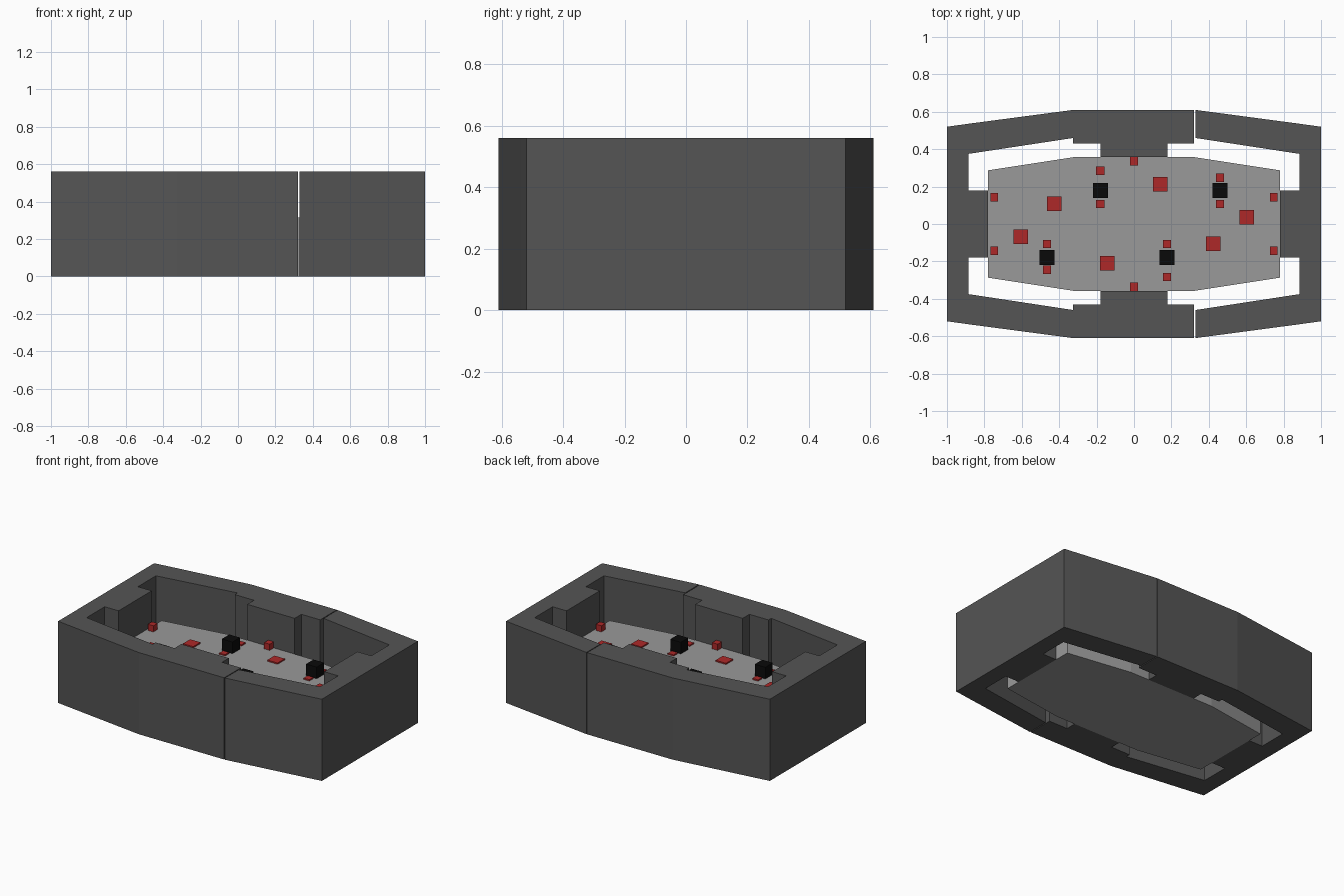
import bpy
import bmesh

cube = bpy.data.objects.get("Cube")
if cube:
    bpy.data.objects.remove(cube, do_unlink=True)

WALL_TOP = 0.56
FLOOR_TOP = 0.315


def make_material(name, r, g, b):
    mat = bpy.data.materials.new(name)
    mat.use_nodes = True
    mat.diffuse_color = (r, g, b, 1)
    shader = next(n for n in mat.node_tree.nodes if n.type == 'BSDF_PRINCIPLED')
    shader.inputs["Base Color"].default_value = (r, g, b, 1)
    return mat


dark_grey = make_material("dark grey", 0.09, 0.09, 0.09)
light_grey = make_material("light grey", 0.32, 0.32, 0.32)
red = make_material("red", 0.42, 0.022, 0.022)
black = make_material("black", 0.003, 0.003, 0.003)


def prism(name, outline, bottom, top, mat):
    """Extrude a flat outline upward into a solid."""
    bm = bmesh.new()
    base = bm.faces.new([bm.verts.new((x, y, bottom)) for x, y in outline])
    grown = bmesh.ops.extrude_face_region(bm, geom=[base])
    verts = [v for v in grown["geom"] if isinstance(v, bmesh.types.BMVert)]
    bmesh.ops.translate(bm, verts=verts, vec=(0, 0, top - bottom))
    bmesh.ops.recalc_face_normals(bm, faces=bm.faces)
    mesh = bpy.data.meshes.new(name)
    bm.to_mesh(mesh)
    bm.free()
    mesh.materials.append(mat)
    obj = bpy.data.objects.new(name, mesh)
    bpy.context.collection.objects.link(obj)
    return obj


def mirrored_y(half):
    """Close an outline by appending its front half in reverse."""
    return half + [(x, -y) for x, y in reversed(half)]


def block(name, x, y, size_x, size_y, height, mat):
    a, b = size_x / 2, size_y / 2
    corners = [(x - a, y - b), (x + a, y - b), (x + a, y + b), (x - a, y + b)]
    return prism(name, corners, FLOOR_TOP, FLOOR_TOP + height, mat)


# Wall: an end section and a long section, parted by two narrow slits
SLIT_LEFT, SLIT_RIGHT = 0.322, 0.328
inner_end = [(0.885, 0.375), (0.885, 0.18), (0.78, 0.18)]
outer_end = [(1, 0.52), (0.885, 0.536)]
end_back = inner_end[::-1] + [(SLIT_RIGHT, 0.46), (SLIT_RIGHT, 0.61)] + outer_end[::-1]
prism("wall_left_end", mirrored_y(end_back), 0, WALL_TOP, dark_grey)

long_back = [(-x, y) for x, y in outer_end] + [(-0.325, 0.61), (SLIT_LEFT, 0.61)]
long_back += [(SLIT_LEFT, 0.43), (0.18, 0.43), (0.18, 0.357), (-0.18, 0.357)]
long_back += [(-0.18, 0.43), (-0.325, 0.43), (-0.325, 0.46)]
long_back += [(-x, y) for x, y in inner_end]
prism("wall_long_section", mirrored_y(long_back), 0, WALL_TOP, dark_grey)

# Raised floor
floor_back = [(-0.78, 0.287), (-0.325, 0.357), (0.325, 0.357), (0.78, 0.287)]
prism("floor", mirrored_y(floor_back), 0, FLOOR_TOP, light_grey)

# Posts, each with a small plate in front and behind
posts = [(-0.18, 0.18, 0.285, 0.107), (0.46, 0.178, 0.247, 0.107),
         (-0.465, -0.178, -0.107, -0.245), (0.176, -0.178, -0.107, -0.283)]
for i, (x, y, plate_back, plate_front) in enumerate(posts, 1):
    block(f"post_{i}", x, y, 0.08, 0.08, 0.08, black)
    block(f"small_plate_back_{i}", x, plate_back, 0.044, 0.044, 0.009, red)
    block(f"small_plate_front_{i}", x, plate_front, 0.044, 0.044, 0.009, red)

# Large floor plates
plates = [(-0.427, 0.108), (0.14, 0.212), (0.603, 0.037),
          (-0.605, -0.068), (-0.144, -0.21), (0.424, -0.105)]
for i, (x, y) in enumerate(plates, 1):
    block(f"large_plate_{i}", x, y, 0.078, 0.078, 0.009, red)

# Marker boxes against the pads
for side, name in ((1, "back"), (-1, "front")):
    block(f"marker_{name}", 0, side * 0.335, 0.042, 0.045, 0.042, red)
    block(f"marker_left_{name}", 0.747, side * 0.142, 0.042, 0.045, 0.042, red)
    block(f"marker_right_{name}", -0.747, side * 0.142, 0.042, 0.045, 0.042, red)
